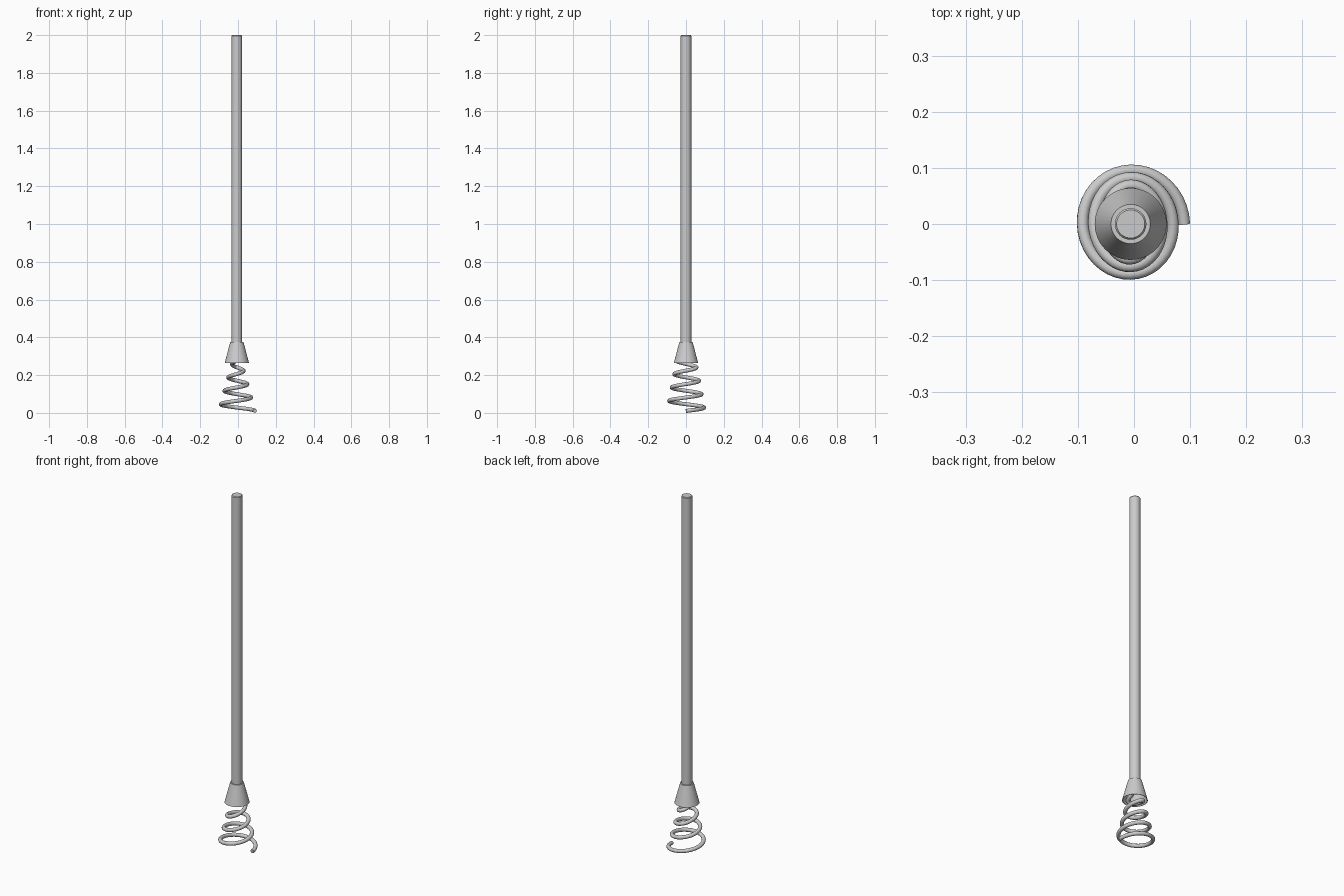
import bpy, bmesh
from math import cos, sin, tau

if "Cube" in bpy.data.objects:
    bpy.data.objects.remove(bpy.data.objects["Cube"])

CX = -0.006  # shared axis of pole, cone and spring


def lathe(name, profile, sides=48):
    """Revolve (radius, z) points around the shared axis."""
    bm = bmesh.new()
    rings = []
    for r, z in profile:
        if r == 0:
            rings.append([bm.verts.new((CX, 0, z))] * sides)
        else:
            rings.append([bm.verts.new((CX + r * cos(tau * i / sides), r * sin(tau * i / sides), z))
                          for i in range(sides)])
    for a, b in zip(rings, rings[1:]):
        for i in range(sides):
            j = (i + 1) % sides
            bm.faces.new(list(dict.fromkeys((a[i], a[j], b[j], b[i]))))
    bmesh.ops.recalc_face_normals(bm, faces=bm.faces)
    me = bpy.data.meshes.new(name)
    bm.to_mesh(me)
    bm.free()
    ob = bpy.data.objects.new(name, me)
    bpy.context.collection.objects.link(ob)
    smooth(ob)
    return ob


def smooth(ob):
    bpy.ops.object.select_all(action='DESELECT')
    ob.select_set(True)
    bpy.context.view_layer.objects.active = ob
    bpy.ops.object.shade_smooth_by_angle(angle=0.6)


# Long straight pole with a slightly chamfered top
lathe("pole", [(0, 0.372), (0.028, 0.372), (0.028, 1.996), (0.025, 2.0), (0, 2.0)])

# Hollow conical socket, open underneath
lathe("cone_socket", [(0, 0.376), (0.035, 0.376), (0.064, 0.265), (0.061, 0.265),
                      (0.033, 0.368), (0, 0.368)])

# Tapering coil spring: slightly oval, narrowing upwards into the socket
TURNS, STEPS, WIRE = 4.0, 40, 0.0105
curve = bpy.data.curves.new("spring", 'CURVE')
curve.dimensions = '3D'
curve.bevel_depth = WIRE
curve.bevel_resolution = 4
curve.use_fill_caps = True
n = int(TURNS * STEPS) + 1
line = curve.splines.new('POLY')
line.points.add(n - 1)
for k, p in enumerate(line.points):
    t = k / STEPS
    p.co = (CX + (0.0955 - 0.02 * t) * cos(tau * t),
            (0.099 - 0.0135 * t) * sin(tau * t),
            WIRE + 0.071 * t, 1)
spring = bpy.data.objects.new("spring", curve)
bpy.context.collection.objects.link(spring)
bpy.ops.object.select_all(action='DESELECT')
spring.select_set(True)
bpy.context.view_layer.objects.active = spring
bpy.ops.object.convert(target='MESH')
smooth(bpy.context.view_layer.objects.active)
